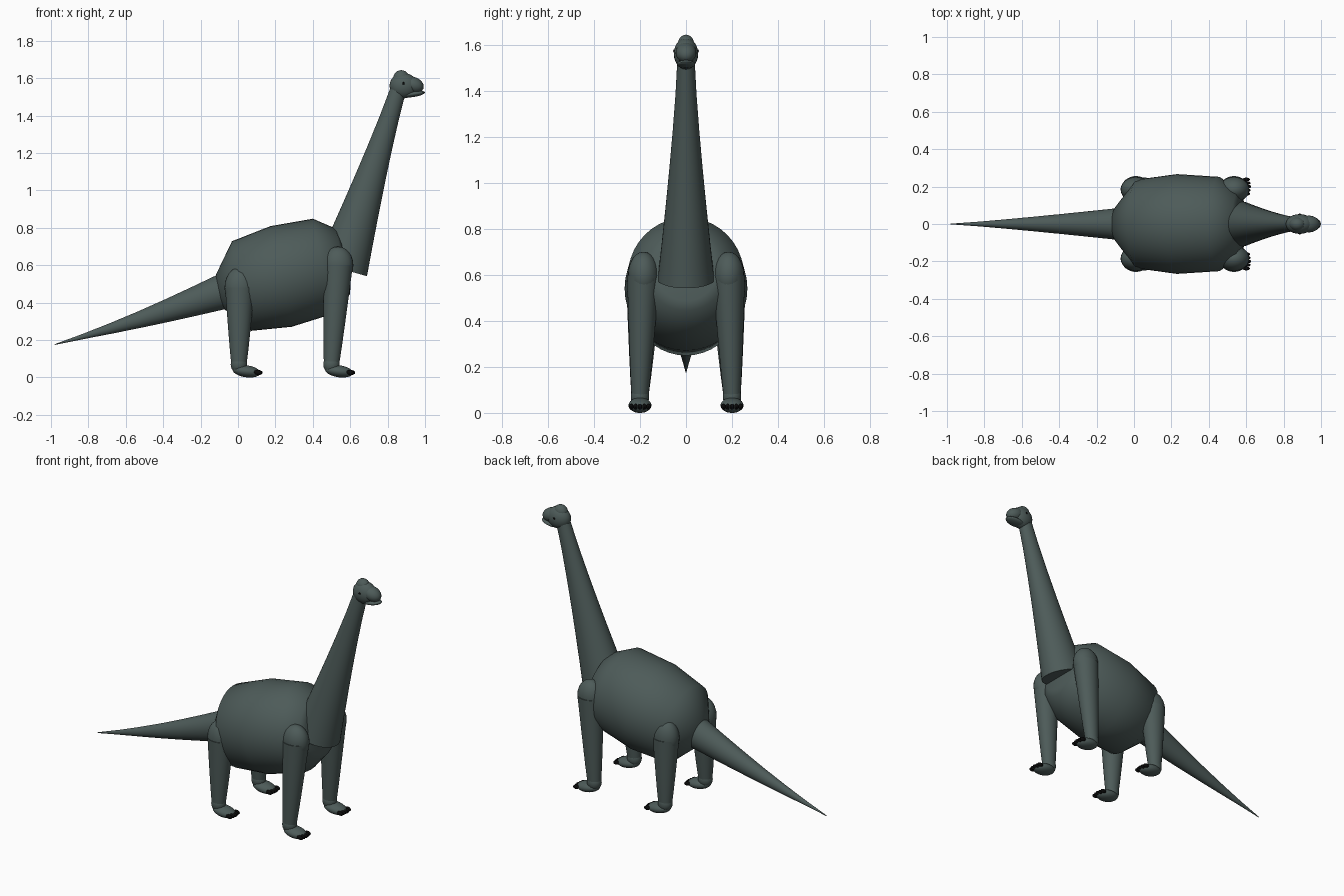
import bpy, bmesh
from math import sin, cos, pi, radians
from mathutils import Vector, Matrix

if "Cube" in bpy.data.objects:
    bpy.data.objects.remove(bpy.data.objects["Cube"])


def material(name, colour):
    mat = bpy.data.materials.new(name)
    mat.use_nodes = True
    mat.diffuse_color = colour
    mat.node_tree.nodes["Principled BSDF"].inputs["Base Color"].default_value = colour
    return mat


skin = material("grey green skin", (0.075, 0.105, 0.1, 1))
black = material("black", (0.003, 0.003, 0.003, 1))


def finish(name, bm, mat):
    bmesh.ops.recalc_face_normals(bm, faces=bm.faces)
    mesh = bpy.data.meshes.new(name)
    bm.to_mesh(mesh)
    bm.free()
    mesh.materials.append(mat)
    part = bpy.data.objects.new(name, mesh)
    bpy.context.collection.objects.link(part)
    bpy.ops.object.select_all(action="DESELECT")
    part.select_set(True)
    bpy.context.view_layer.objects.active = part
    bpy.ops.object.shade_smooth_by_angle(angle=radians(45))


# Sweep of parallel elliptical rings: each station is a share of the path from
# start to end and a radius; slope turns the rings, squash narrows them sideways
def sweep(name, start, end, stations, slope, squash, sag=0, sides=40):
    bm = bmesh.new()
    start, end = Vector(start), Vector(end)
    along = Vector((cos(slope), 0, -sin(slope)))
    rings = []
    for share, radius in stations:
        centre = start.lerp(end, share)
        centre.z -= sag * sin(pi * share)
        ring = []
        for i in range(sides):
            turn = 2 * pi * i / sides
            across = Vector((0, squash * sin(turn), 0))
            ring.append(bm.verts.new(centre + radius * (along * cos(turn) + across)))
        rings.append(ring)
    for lower, upper in zip(rings, rings[1:]):
        for i in range(sides):
            j = (i + 1) % sides
            bm.faces.new((lower[i], lower[j], upper[j], upper[i]))
    bm.faces.new(rings[0])
    bm.faces.new(rings[-1])
    finish(name, bm, skin)


def taper(thick, thin, power, steps):
    shares = [i / steps for i in range(steps + 1)]
    return [(t, thin + (thick - thin) * (1 - t) ** power) for t in shares]


def ellipsoid(name, centre, radii, mat=skin, tilt=0, segments=24):
    bm = bmesh.new()
    place = (Matrix.Translation(centre) @ Matrix.Rotation(radians(tilt), 4, "Y")
             @ Matrix.Diagonal((*radii, 1)))
    bmesh.ops.create_uvsphere(bm, u_segments=segments, v_segments=segments // 2,
                              radius=1, matrix=place)
    finish(name, bm, mat)


# Barrel body, narrow at the tail and cut off at the chest
barrel = [(0, 0.09), (0.18, 0.245), (0.5, 0.275), (0.84, 0.26), (1, 0.18), (1.02, 0.14)]
sweep("body", (-0.1, 0, 0.46), (0.56, 0, 0.62), barrel, radians(78), 0.97)

# Long tail, drooping slightly to a point
sweep("tail", (-0.08, 0, 0.46), (-0.98, 0, 0.176), taper(0.095, 0.002, 1.15, 6),
      radians(75), 0.9, sag=0.01)

# Straight tapering neck with a flat underside at the chest
sweep("neck", (0.555, 0, 0.58), (0.86, 0, 1.55), taper(0.14, 0.042, 1.3, 6),
      radians(16), 0.88)

# Head with a domed crown, snout and separate lower jaw
ellipsoid("skull", (0.885, 0, 1.56), (0.075, 0.053, 0.068))
ellipsoid("crown", (0.873, 0, 1.6), (0.043, 0.036, 0.043))
ellipsoid("snout", (0.935, 0, 1.565), (0.06, 0.045, 0.042), tilt=20)
ellipsoid("lower_jaw", (0.935, 0, 1.515), (0.065, 0.04, 0.016), tilt=-8)


# One leg with its upper joint, ankle, foot and row of claws
def leg(name, x, side, joint, height, joint_height):
    foot_y = side * 0.2
    top = (x + joint, side * 0.185, height)
    ellipsoid(name + "_joint", top, (0.082, 0.067, joint_height))
    sweep(name + "_leg", top, (x, foot_y, 0.07), taper(0.079, 0.041, 0.9, 5), 0, 0.9)
    ellipsoid(name + "_ankle", (x, foot_y, 0.07), (0.044, 0.04, 0.05))
    ellipsoid(name + "_foot", (x + 0.04, foot_y, 0.033), (0.075, 0.05, 0.032), tilt=8)
    for toe in range(-2, 3):
        claw = (x + 0.106 - 0.003 * abs(toe), foot_y + toe * 0.019, 0.027)
        ellipsoid(f"{name}_claw_{toe + 3}", claw, (0.021, 0.01, 0.013), black,
                  tilt=8, segments=12)


for word, side in (("left", 1), ("right", -1)):
    ellipsoid(word + "_eye", (0.885, side * 0.05, 1.572), (0.007, 0.006, 0.007),
              black, segments=12)
    leg(word + "_front", 0.5, side, 0.035, 0.6, 0.1)
    leg(word + "_rear", 0.005, side, 0.005, 0.48, 0.11)
